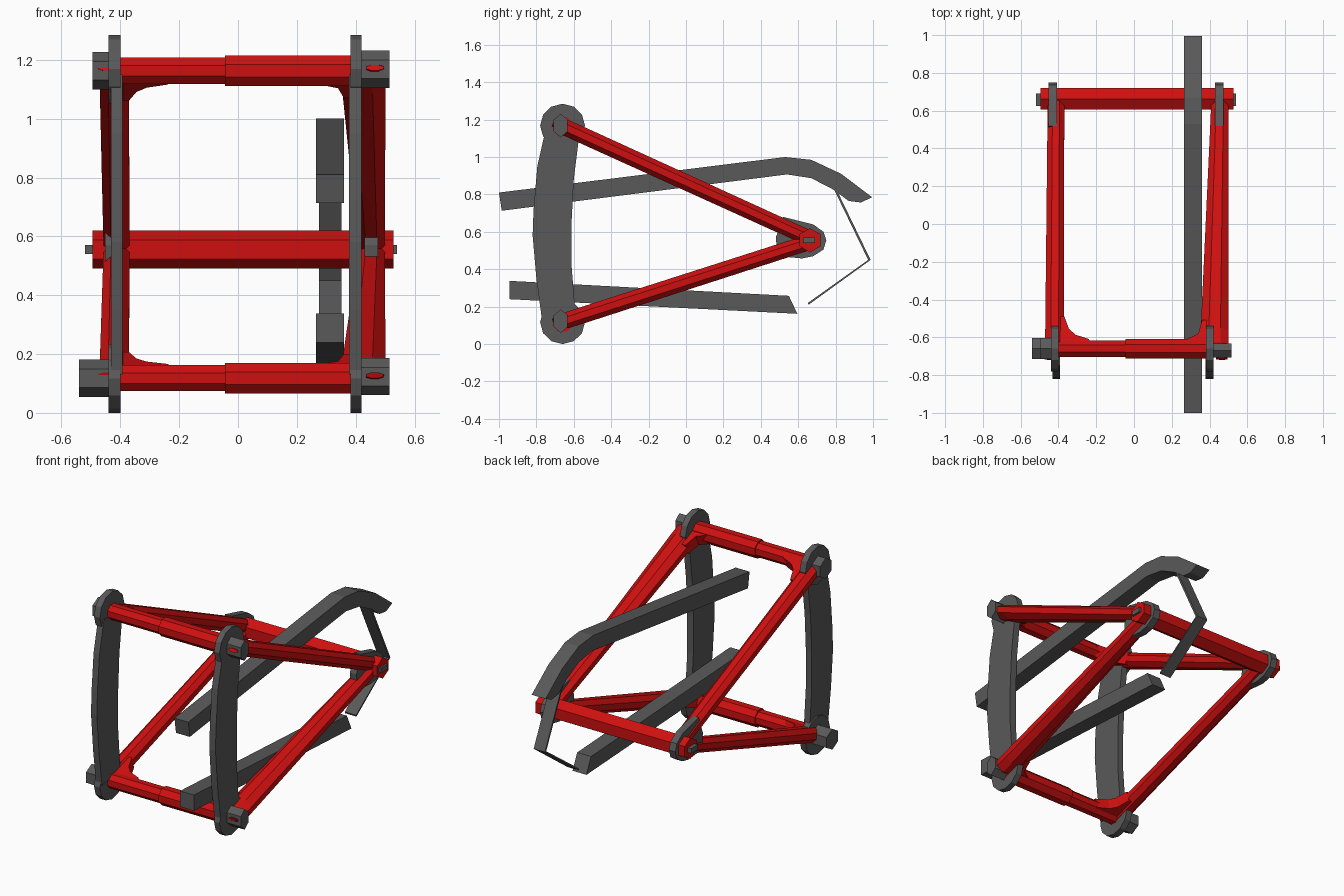
import bpy, bmesh
from math import cos, sin, pi
from mathutils import Vector

if "Cube" in bpy.data.objects:
    bpy.data.objects.remove(bpy.data.objects["Cube"])

RED = bpy.data.materials.new("red_paint")
RED.diffuse_color = (0.62, 0.005, 0.005, 1)
RED.use_nodes = True
RED.node_tree.nodes["Principled BSDF"].inputs["Base Color"].default_value = RED.diffuse_color
GREY = bpy.data.materials.new("dark_grey")
GREY.diffuse_color = (0.1, 0.1, 0.1, 1)
GREY.use_nodes = True
GREY.node_tree.nodes["Principled BSDF"].inputs["Base Color"].default_value = GREY.diffuse_color


def loft(name, rings, mat):
    """Skin a list of equal-sized point rings and cap both ends."""
    bm = bmesh.new()
    rows = [[bm.verts.new(p) for p in r] for r in rings]
    n = len(rows[0])
    for a, b in zip(rows, rows[1:]):
        for i in range(n):
            bm.faces.new((a[i], a[(i + 1) % n], b[(i + 1) % n], b[i]))
    bm.faces.new(rows[0])
    bm.faces.new(rows[-1])
    bmesh.ops.recalc_face_normals(bm, faces=bm.faces)
    me = bpy.data.meshes.new(name)
    bm.to_mesh(me)
    bm.free()
    me.materials.append(mat)
    ob = bpy.data.objects.new(name, me)
    bpy.context.collection.objects.link(ob)
    return ob


def plate(name, profile, x0, x1, mat=GREY):
    """Extrude a y-z profile along x."""
    return loft(name, [[(x, y, z) for y, z in profile] for x in (x0, x1)], mat)


def ngon(cy, cz, ry, rz, n, turn=0.0):
    return [(cy + ry * cos(2 * pi * i / n + turn), cz + rz * sin(2 * pi * i / n + turn))
            for i in range(n)]


def bar(name, cy, cz, r, n, x0, x1, mat, squash=1.0):
    return plate(name, ngon(cy, cz, r * squash, r, n, pi / 2 if n == 6 else pi / n), x0, x1, mat)


FY, FRONT_Z = -0.66, {"upper": 1.165, "lower": 0.12}
BACK_Y, BACK_Z = 0.655, 0.555

# Two V-shaped red frames: side arms, front cross bars, corner gussets and nuts
for level, fz in FRONT_Z.items():
    up = 1 if level == "upper" else -1
    front = Vector((0, FY, fz))
    back = Vector((0, BACK_Y, BACK_Z + up * 0.012))
    d = (back - front).normalized()
    n = Vector((0, -d.z, d.y))

    def ring(pos, cx, w, t):
        return [pos + Vector((cx + w * cos(a) * 1.08, 0, 0)) + n * (t * sin(a) * 1.08)
                for a in [pi / 8 + i * pi / 4 for i in range(8)]]

    # arms, with a thin tongue in front of the pivot
    for side, cx0, w0, cx1, w1 in (("left", -0.42, 0.05, -0.413, 0.044),
                                   ("right", 0.427, 0.074, 0.455, 0.045)):
        tongue = Vector((0, FY - 0.055, fz + 0.008))
        tx = 0.465 if side == "right" else -0.445
        loft(f"{level}_{side}_arm",
             [ring(tongue, tx, 0.03, 0.01), ring(front - d * 0.02, tx, 0.032, 0.02),
              ring(front + d * 0.02, cx0, w0, 0.043),
              ring(front + d * 0.1, cx0, w0, 0.044), ring(back, cx1, w1, 0.042)], RED)

    # front cross bar with a thicker sleeve on the right half
    bar(f"{level}_front_bar", FY, fz - 0.002, 0.048, 8, -0.45, 0.0, RED)
    bar(f"{level}_front_sleeve", FY, fz - 0.002, 0.056, 8, -0.045, 0.42, RED)

    # corner fillets in the plane of the frame
    for side, pts in (("left", [(-0.42, 0), (-0.42, 0.17), (-0.37, 0.17), (-0.345, 0.10),
                                (-0.31, 0.065), (-0.24, 0.04), (-0.22, 0)]),
                      ("right", [(0.42, 0), (0.42, 0.15), (0.36, 0.15), (0.34, 0.07),
                                 (0.28, 0.04), (0.28, 0)])):
        loft(f"{level}_{side}_gusset",
             [[front + d * s + n * t + Vector((x, 0, 0)) for x, s in pts]
              for t in (-0.036, 0.036)], RED)

    # hexagonal pivot nuts
    bar(f"{level}_left_nut", FY, fz - 0.002, 0.064, 6,
        -0.495 if up > 0 else -0.54, -0.4, GREY)
    bar(f"{level}_right_nut", FY - 0.01, fz + 0.003, 0.063, 6, 0.40, 0.515, GREY, 0.68)

# Rear hinge bar and the flat pin through it
bar("rear_hinge_bar", BACK_Y + 0.008, BACK_Z, 0.065, 6, -0.495, 0.528, RED)
plate("rear_hinge_pin", [(0.625, 0.54), (0.69, 0.54), (0.69, 0.57), (0.625, 0.57)],
      -0.52, 0.54)

# Rear hinge plates
hinge = [(0.49, 0.47), (0.48, 0.57), (0.52, 0.68), (0.68, 0.64), (0.735, 0.6), (0.75, 0.555),
         (0.735, 0.505), (0.68, 0.47), (0.62, 0.458)]
plate("left_hinge_plate", hinge, -0.452, -0.408)
plate("right_hinge_plate", hinge, 0.43, 0.475)

# Curved upright links with round bosses at both ends
link = [(-0.77, 0.13), (-0.80, 0.35), (-0.82, 0.58), (-0.815, 0.72), (-0.795, 0.95),
        (-0.75, 1.15), (-0.57, 1.12), (-0.60, 0.88), (-0.612, 0.65), (-0.612, 0.42),
        (-0.59, 0.15)]
for side, x0, x1 in (("left", -0.44, -0.40), ("right", 0.382, 0.42)):
    shift = 0.008 if side == "left" else -0.004
    plate(f"{side}_link", link, x0 + shift, x1 + max(shift, 0))
    for name, z in (("top", 1.168), ("bottom", 0.117)):
        plate(f"{side}_link_{name}_boss", ngon(FY, z, 0.12, 0.117, 12, pi / 2), x0, x1)

# Frame rails on the right side
RX0, RX1 = 0.265, 0.36
plate("upper_rail", [(-1, 0.81), (0.53, 1.0), (0.67, 0.985), (0.83, 0.91), (0.995, 0.785),
                     (0.935, 0.757), (0.87, 0.765), (0.79, 0.825), (0.67, 0.887),
                     (0.54, 0.907), (-0.985, 0.713)], RX0, RX1)
plate("lower_rail", [(-0.945, 0.338), (0.55, 0.258), (0.595, 0.162), (-0.945, 0.24)], RX0, RX1)

# Thin bent tail strap
plate("tail_strap", [(0.79, 0.83), (0.803, 0.83), (0.987, 0.45), (0.655, 0.21),
                     (0.652, 0.22), (0.974, 0.45)], 0.275, 0.352)
